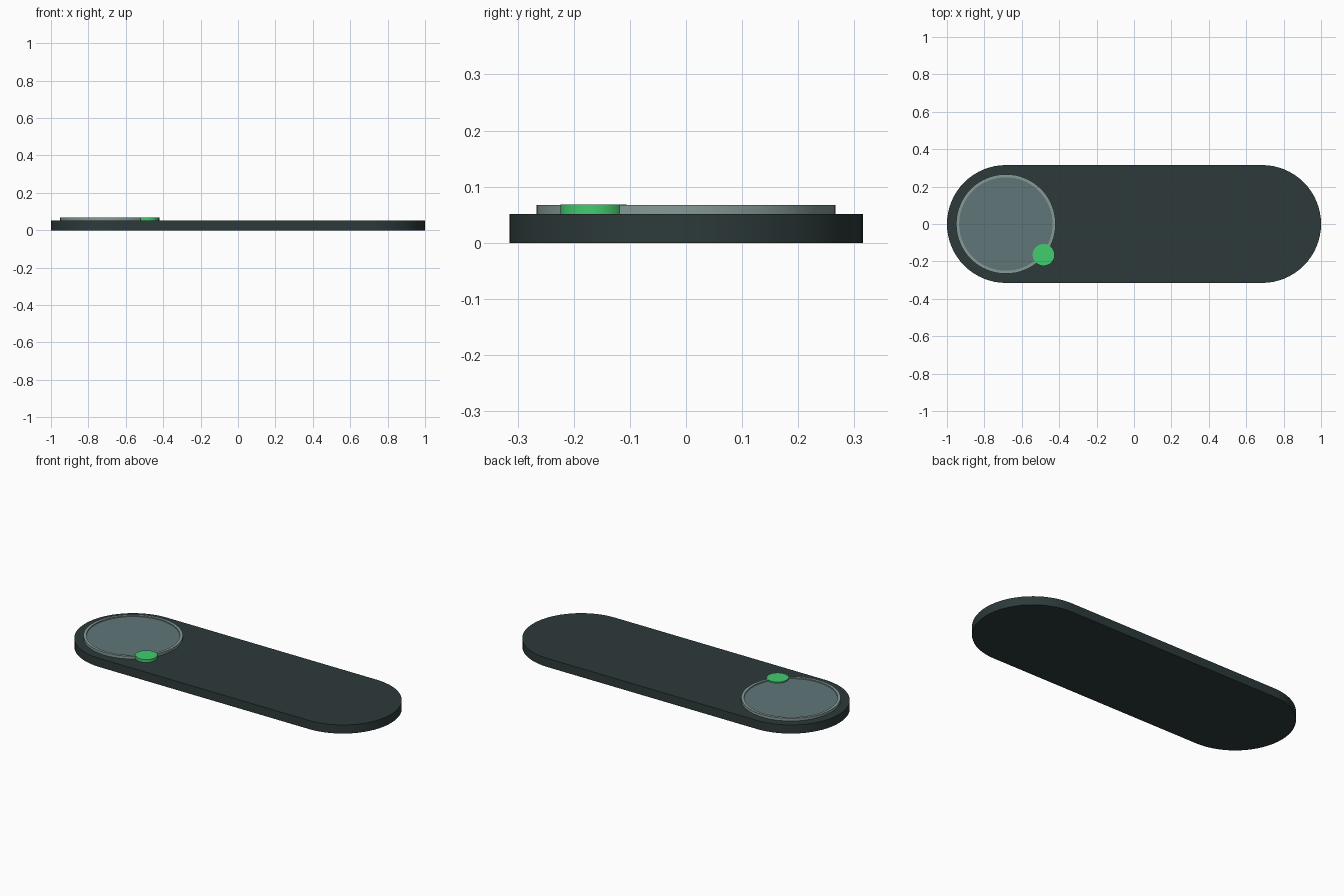
import bpy, bmesh, math

if "Cube" in bpy.data.objects:
    bpy.data.objects.remove(bpy.data.objects["Cube"])

def material(name, rgb):
    m = bpy.data.materials.new(name)
    lin = [((c / 255 + 0.055) / 1.055) ** 2.4 for c in rgb]
    m.diffuse_color = (*lin, 1)
    m.use_nodes = True
    m.node_tree.nodes["Principled BSDF"].inputs["Base Color"].default_value = m.diffuse_color
    return m

DARK = material("dark slate", (45, 58, 58))
GLASS = material("grey blue", (96, 118, 121))
RIM = material("light grey green", (133, 154, 150))
GREEN = material("bright green", (66, 204, 110))

def circle(cx, cy, r, n, a0=0.0, sweep=2 * math.pi, closed=True):
    steps = n if closed else n - 1
    return [(cx + r * math.cos(a0 + sweep * i / steps),
             cy + r * math.sin(a0 + sweep * i / steps)) for i in range(n)]

def extrude(name, outer, z0, z1, mat, inner=None):
    """Prism from an outline, with a matching hole when inner is given."""
    bm = bmesh.new()
    n = len(outer)
    loop = lambda pts, z: [bm.verts.new((x, y, z)) for x, y in pts]
    ob, ot = loop(outer, z0), loop(outer, z1)
    pairs = [(ob, ot)]
    if inner:
        ib, it = loop(inner, z0), loop(inner, z1)
        pairs += [(ot, it), (it, ib), (ib, ob)]
    else:
        bm.faces.new(ot)
        bm.faces.new(ob[::-1])
    for a, b in pairs:
        for i in range(n):
            j = (i + 1) % n
            bm.faces.new((a[i], a[j], b[j], b[i]))
    bmesh.ops.recalc_face_normals(bm, faces=bm.faces)
    me = bpy.data.meshes.new(name)
    bm.to_mesh(me)
    bm.free()
    me.materials.append(mat)
    obj = bpy.data.objects.new(name, me)
    bpy.context.collection.objects.link(obj)
    bpy.ops.object.select_all(action='DESELECT')
    obj.select_set(True)
    bpy.context.view_layer.objects.active = obj
    bpy.ops.object.shade_smooth_by_angle(angle=math.radians(30))
    return obj

# Pill-shaped base plate
R, CX = 0.315, 0.685
pill = (circle(CX, 0, R, 33, -math.pi / 2, math.pi, False)
        + circle(-CX, 0, R, 33, math.pi / 2, math.pi, False))
extrude("base_plate", pill, 0, 0.051, DARK)

# Round portrait disc and its raised rim
extrude("portrait_disc", circle(-CX, 0, 0.252, 64), 0.05, 0.061, GLASS)
extrude("portrait_rim", circle(-CX, 0, 0.266, 64), 0.05, 0.067, RIM,
        circle(-CX, 0, 0.25, 64))

# Status dot on the edge of the rim
extrude("status_dot", circle(-0.483, -0.165, 0.059, 32), 0.05, 0.068, GREEN)
